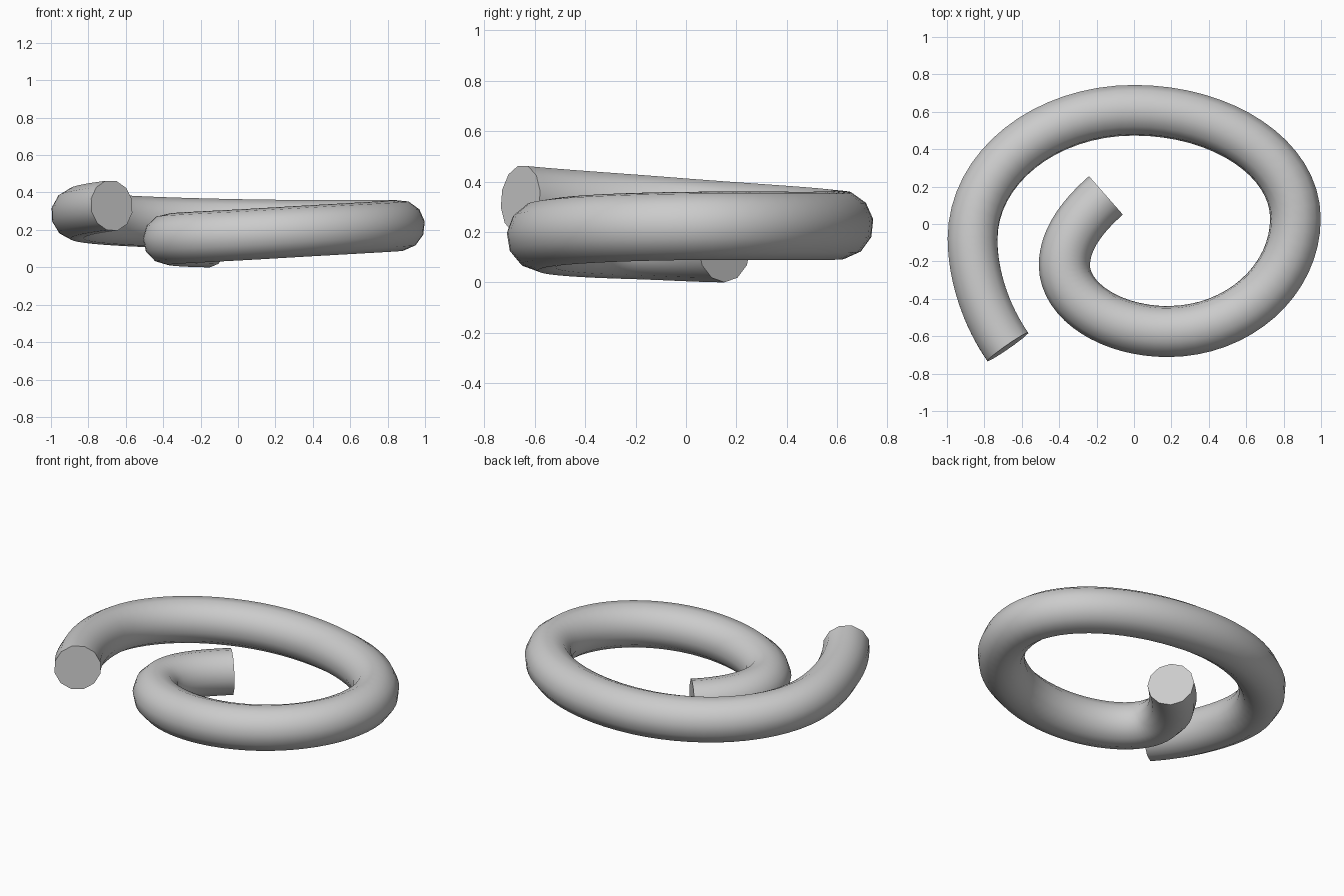
import bpy
from mathutils import Vector

if "Cube" in bpy.data.objects:
    bpy.data.objects.remove(bpy.data.objects["Cube"])

# Spiral centre line: point, travel direction, handle length in, handle length out
path = [
    ((-0.15, 0.153, 0.137), (-0.75, -0.66, 0.0), 0.14, 0.14),
    ((-0.372, -0.22, 0.15), (0, -1, 0.03), 0.15, 0.195),
    ((0.18, -0.575, 0.183), (1, 0, 0.06), 0.30, 0.377),
    ((0.863, 0.03, 0.224), (0, 1, 0.01), 0.333, 0.32),
    ((0.0, 0.608, 0.229), (-1, 0, 0.02), 0.476, 0.476),
    ((-0.863, -0.08, 0.285), (0, -1, 0.08), 0.38, 0.20),
    ((-0.675, -0.657, 0.33), (0.57, -0.82, 0.08), 0.20, 0.20),
]

curve = bpy.data.curves.new("spiral_tube", "CURVE")
curve.dimensions = "3D"
curve.resolution_u = 16
curve.bevel_depth = 0.137
curve.bevel_resolution = 4      # twelve-sided section
curve.use_fill_caps = True
spline = curve.splines.new("BEZIER")
spline.bezier_points.add(len(path) - 1)
for bp, (co, d, h_in, h_out) in zip(spline.bezier_points, path):
    co, d = Vector(co), Vector(d).normalized()
    bp.handle_left_type = bp.handle_right_type = "FREE"
    bp.co = co
    bp.handle_left = co - d * h_in
    bp.handle_right = co + d * h_out

tube = bpy.data.objects.new("spiral_tube", curve)
bpy.context.collection.objects.link(tube)

# Mesh with smooth sides and crisp flat end caps
bpy.context.view_layer.objects.active = tube
tube.select_set(True)
bpy.ops.object.convert(target="MESH")
bpy.ops.object.shade_smooth_by_angle(angle=0.7)
